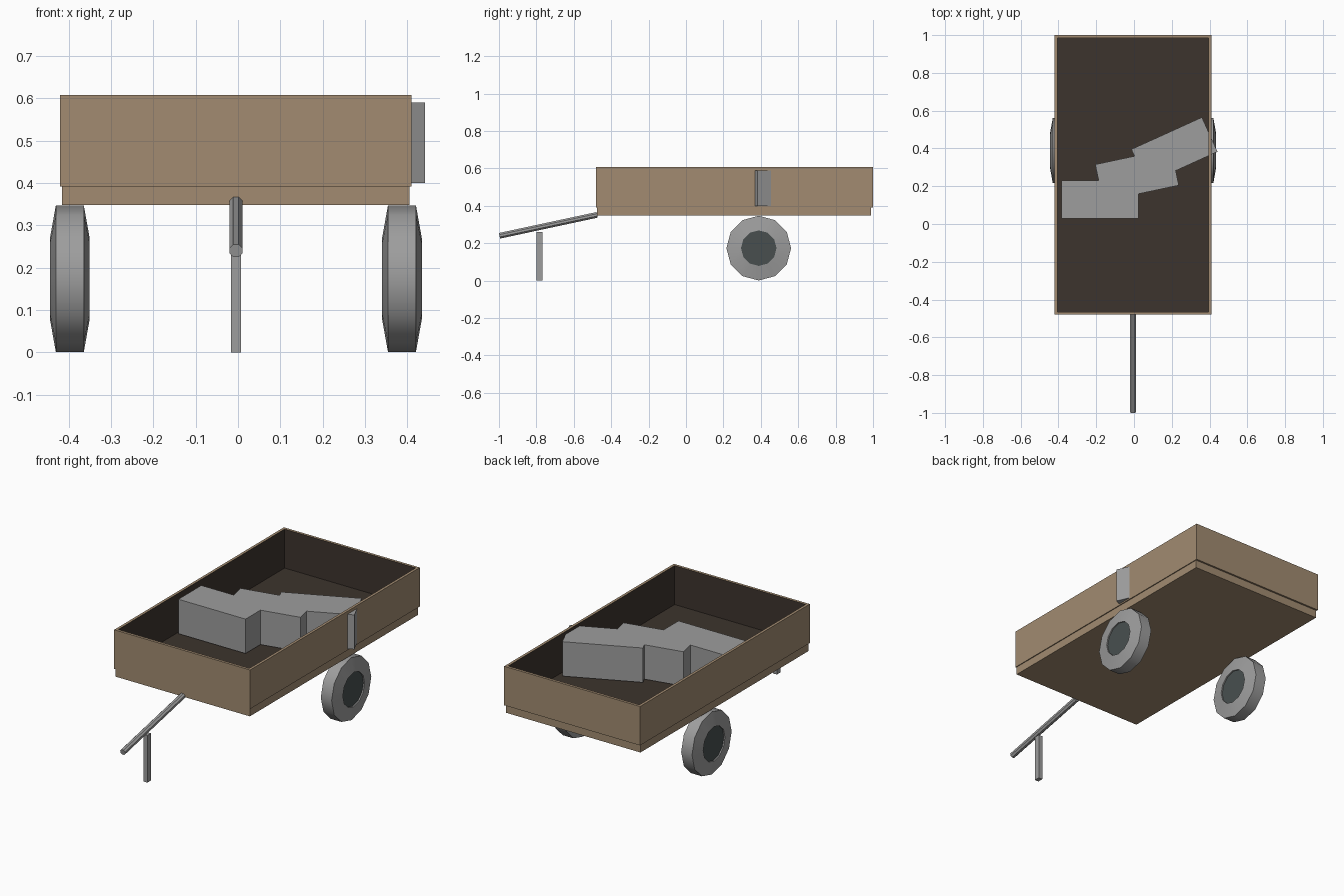
import bpy, bmesh, math
from mathutils import Vector, Matrix

cube = bpy.data.objects.get("Cube")
if cube:
    bpy.data.objects.remove(cube, do_unlink=True)

MID = -0.005  # centre line of the cart


def material(name, rgb):
    m = bpy.data.materials.new(name)
    m.use_nodes = True
    m.diffuse_color = (*rgb, 1)
    m.node_tree.nodes["Principled BSDF"].inputs["Base Color"].default_value = (*rgb, 1)
    return m


tan = material("tan wood", (0.36, 0.26, 0.165))
dark = material("dark brown lining", (0.046, 0.034, 0.026))
grey = material("grey", (0.34, 0.34, 0.34))
slate = material("dark slate hub", (0.065, 0.078, 0.078))


def finish(name, bm, *mats):
    bmesh.ops.recalc_face_normals(bm, faces=bm.faces)
    mesh = bpy.data.meshes.new(name)
    bm.to_mesh(mesh)
    bm.free()
    for m in mats:
        mesh.materials.append(m)
    ob = bpy.data.objects.new(name, mesh)
    bpy.context.collection.objects.link(ob)
    return ob


def box(name, low, high, *mats, turn=0):
    low, high = Vector(low), Vector(high)
    bm = bmesh.new()
    bmesh.ops.create_cube(bm, size=1, matrix=Matrix.Diagonal((*(high - low), 1)))
    ob = finish(name, bm, *mats)
    ob.location = (low + high) / 2
    ob.rotation_euler.z = math.radians(turn)
    return ob


def rod(name, start, end, radius, sides, mat):
    start, end = Vector(start), Vector(end)
    axis = end - start
    bm = bmesh.new()
    spin = Matrix.Rotation(math.pi / sides, 4, "Z")
    bmesh.ops.create_cone(bm, cap_ends=True, segments=sides, radius1=radius,
                          radius2=radius, depth=axis.length, matrix=spin)
    ob = finish(name, bm, mat)
    ob.location = (start + end) / 2
    ob.rotation_euler = axis.to_track_quat("Z", "Y").to_euler()
    return ob


# Bed with a dark upper face
bed = box("bed_floor", (-0.415, -0.475, 0.348), (0.405, 0.99, 0.392), tan, dark)
for f in bed.data.polygons:
    f.material_index = int(f.normal.z > 0.5)

# Open frame of four walls, dark on the inside
bm = bmesh.new()
rings = []
for inset, z in ((0, 0.392), (0, 0.607), (0.015, 0.607), (0.015, 0.392)):
    x, y = 0.415 - inset, 0.74 - inset
    rings.append([bm.verts.new((sx * x + MID, sy * y + 0.26, z))
                  for sx, sy in ((-1, -1), (1, -1), (1, 1), (-1, 1))])
for i in range(4):
    for j in range(4):
        a, b = rings[i], rings[(i + 1) % 4]
        face = bm.faces.new((a[j], a[(j + 1) % 4], b[(j + 1) % 4], b[j]))
        face.material_index = int(i == 2)
finish("side_walls", bm, tan, dark)

# Three blocks of cargo, each turned a little further
for i, (x, y, turn) in enumerate(((-0.18, 0.13, 0), (0.016, 0.26, 12), (0.214, 0.389, 24.4))):
    box(f"cargo_block_{i + 1}", (x - 0.205, y - 0.1, 0.4), (x + 0.205, y + 0.1, 0.59),
        grey, turn=turn)

# Wheels: tapered tyre ring and a hub disc set slightly inside it
SIDES = 12
for side, label in ((1, "left"), (-1, "right")):
    cx = MID + side * 0.392
    bm = bmesh.new()
    profile = ((0.173, -0.033), (0.173, 0.033), (0.095, 0.047), (0.095, -0.047))
    loops = [[bm.verts.new((w, r * math.sin(k * math.tau / SIDES), r * math.cos(k * math.tau / SIDES)))
              for k in range(SIDES)] for r, w in profile]
    for i in range(4):
        for k in range(SIDES):
            a, b, n = loops[i], loops[(i + 1) % 4], (k + 1) % SIDES
            bm.faces.new((a[k], a[n], b[n], b[k]))
    tyre = finish(f"{label}_tyre", bm, grey)
    tyre.location = (cx, 0.389, 0.174)
    bpy.ops.object.select_all(action="DESELECT")
    tyre.select_set(True)
    bpy.context.view_layer.objects.active = tyre
    bpy.ops.object.shade_smooth_by_angle(angle=math.radians(40))
    rod(f"{label}_hub", (cx - 0.04, 0.389, 0.174), (cx + 0.04, 0.389, 0.174), 0.096, 24, slate)

# Drawbar and its stand
rod("drawbar", (MID, -0.997, 0.24), (MID, -0.475, 0.352), 0.0165, 8, grey)
box("drawbar_stand", (MID - 0.012, -0.8, 0), (MID + 0.012, -0.768, 0.26), grey)
